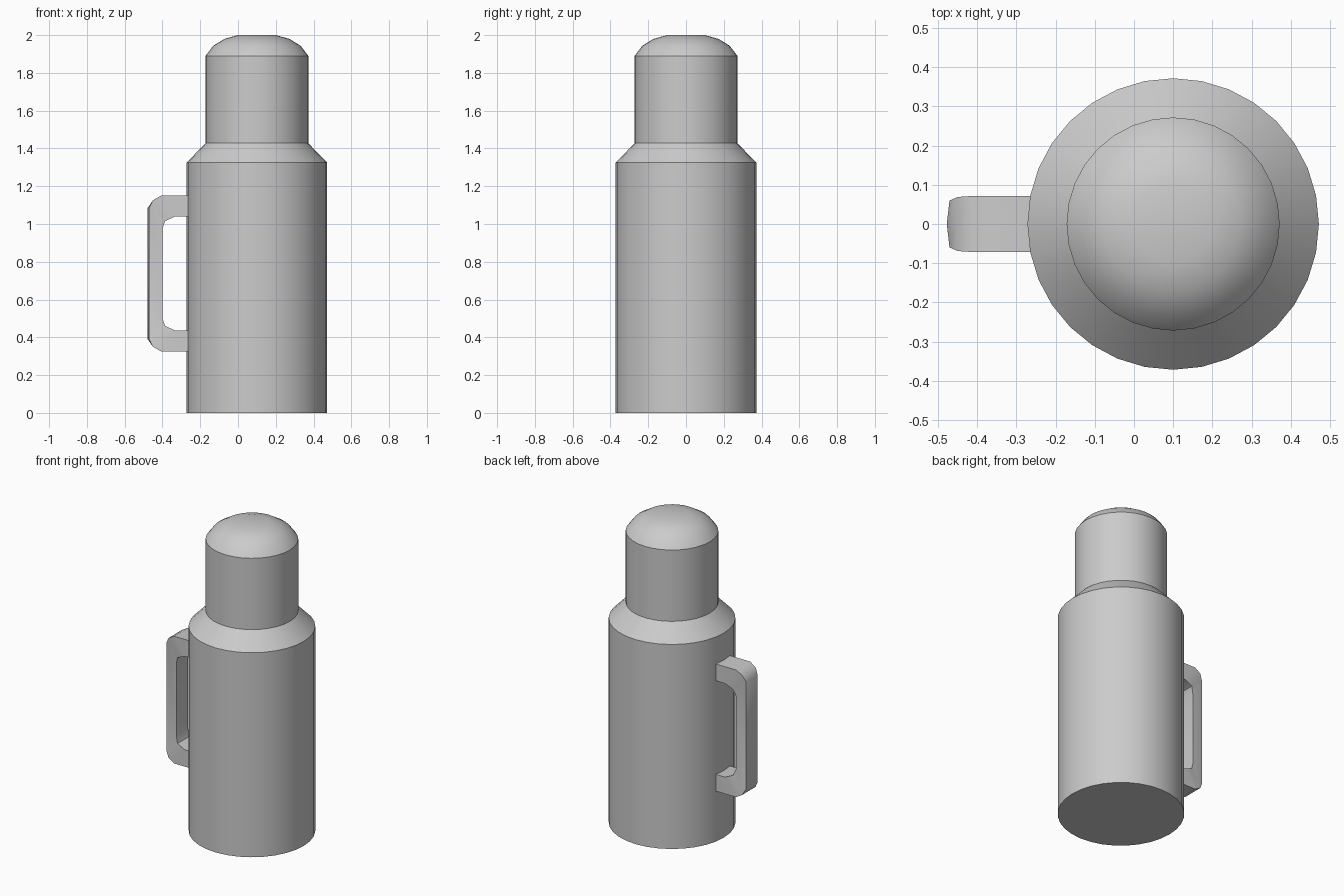
import bpy, bmesh, math

if "Cube" in bpy.data.objects:
    bpy.data.objects.remove(bpy.data.objects["Cube"])

grey = bpy.data.materials.new("grey")
grey.diffuse_color = (0.6, 0.6, 0.6, 1)
grey.use_nodes = True
grey.node_tree.nodes["Principled BSDF"].inputs["Base Color"].default_value = grey.diffuse_color
AXIS_X, SIDES = 0.1, 32


def finish(name, bm, angle):
    bmesh.ops.recalc_face_normals(bm, faces=bm.faces)
    mesh = bpy.data.meshes.new(name)
    bm.to_mesh(mesh)
    bm.free()
    mesh.materials.append(grey)
    obj = bpy.data.objects.new(name, mesh)
    bpy.context.collection.objects.link(obj)
    bpy.ops.object.select_all(action='DESELECT')
    obj.select_set(True)
    bpy.context.view_layer.objects.active = obj
    bpy.ops.object.shade_smooth_by_angle(angle=math.radians(angle))
    return obj


def skin(bm, rings):
    # Bridge consecutive rings and close both ends
    for a, b in zip(rings, rings[1:]):
        n = len(a)
        for i in range(n):
            j = (i + 1) % n
            bm.faces.new((a[i], a[j], b[j], b[i]))
    bm.faces.new(rings[0])
    bm.faces.new(rings[-1])


# Flask: cylinder, sloped shoulder, neck cap and domed top
profile = [(0.372, 0), (0.372, 1.325), (0.272, 1.428), (0.272, 1.89),
           (0.232, 1.943), (0.172, 1.98), (0.1, 2.0)]
bm = bmesh.new()
turns = [2 * math.pi * i / SIDES for i in range(SIDES)]
skin(bm, [[bm.verts.new((AXIS_X + r * math.cos(t), r * math.sin(t), z))
           for t in turns] for r, z in profile])
finish("flask_body", bm, 30)

# Handle: lower half stations (outer x, outer z, inner x, inner z, half width)
MID_Z = 0.738
lower = [(-0.24, 0.326, -0.24, 0.435, 0.072),
         (-0.408, 0.326, -0.33, 0.435, 0.072),
         (-0.45, 0.35, -0.385, 0.46, 0.069),
         (-0.471, 0.39, -0.4, 0.50, 0.06)]
upper = [(ox, 2 * MID_Z - oz, ix, 2 * MID_Z - iz, w)
         for ox, oz, ix, iz, w in reversed(lower)]
bm = bmesh.new()
rings = []
for ox, oz, ix, iz, w in lower + upper:
    bulge = 0.007 if ox < -0.46 else 0  # gently rounded grip
    ring = [(ox - bulge, 0, oz), (ox, w, oz), (ix, w, iz), (ix, -w, iz), (ox, -w, oz)]
    rings.append([bm.verts.new(p) for p in ring])
skin(bm, rings)
finish("handle", bm, 40)
